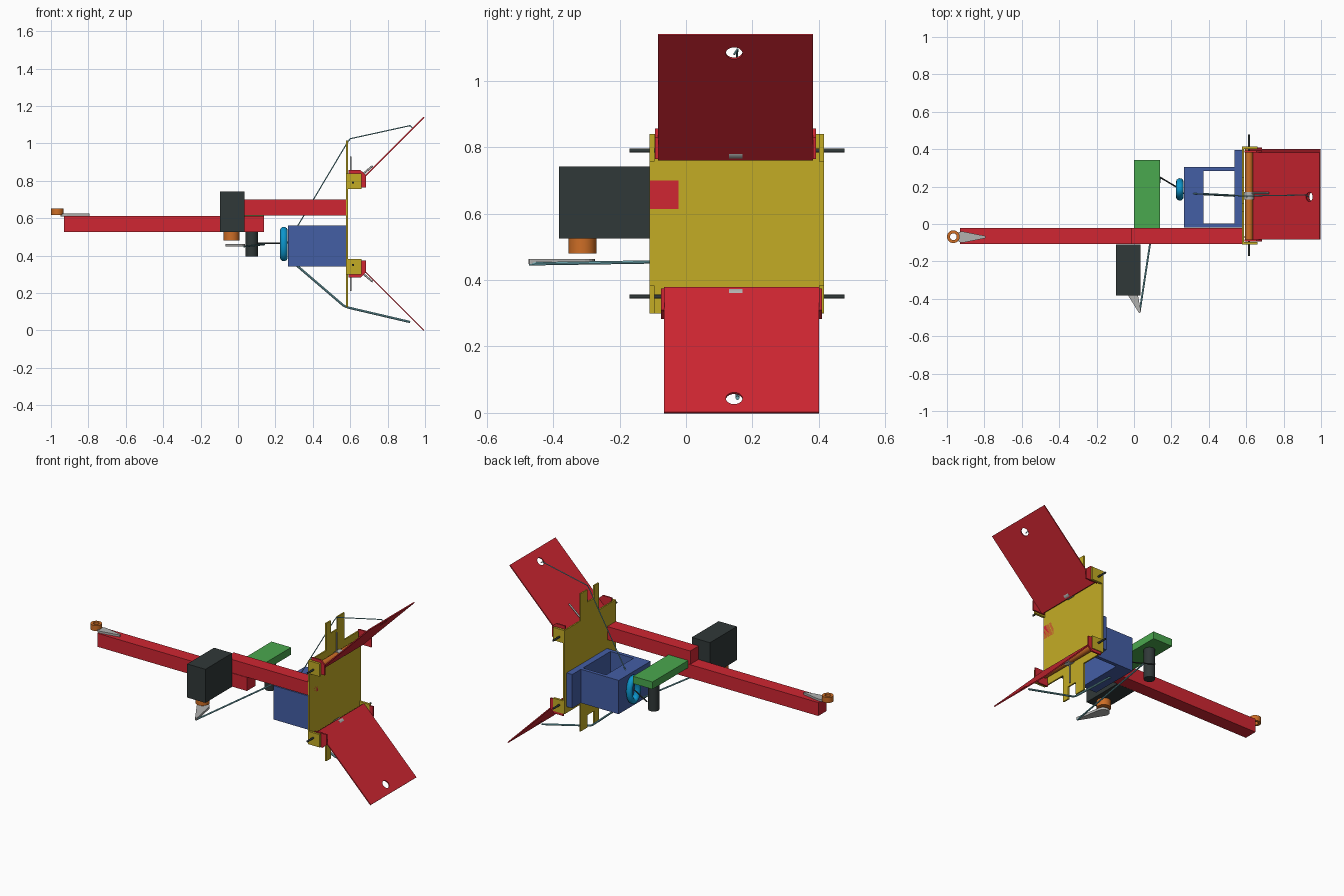
import bpy, bmesh, math
from mathutils import Vector, Matrix

if "Cube" in bpy.data.objects:
    bpy.data.objects.remove(bpy.data.objects["Cube"], do_unlink=True)


def material(name, rgb):
    lin = [((c / 255 + 0.055) / 1.055) ** 2.4 for c in rgb] + [1.0]
    m = bpy.data.materials.new(name)
    m.diffuse_color = lin
    m.use_nodes = True
    m.node_tree.nodes["Principled BSDF"].inputs["Base Color"].default_value = lin
    return m


RED = material("red", (208, 38, 50))
YELLOW = material("mustard yellow", (196, 172, 37))
BLUE = material("blue", (68, 94, 165))
GREEN = material("green", (74, 168, 78))
ORANGE = material("orange", (206, 110, 38))
BLACK = material("charcoal", (48, 56, 56))
CYAN = material("bright blue", (12, 150, 205))
GRAY = material("silver", (178, 178, 176))
TEAL = material("pale teal", (125, 190, 200))


def finish(bm, name, mat, smooth=False):
    bmesh.ops.recalc_face_normals(bm, faces=bm.faces)
    me = bpy.data.meshes.new(name)
    bm.to_mesh(me)
    bm.free()
    me.materials.append(mat)
    ob = bpy.data.objects.new(name, me)
    bpy.context.collection.objects.link(ob)
    if smooth:
        bpy.ops.object.select_all(action='DESELECT')
        ob.select_set(True)
        bpy.context.view_layer.objects.active = ob
        bpy.ops.object.shade_smooth_by_angle(angle=math.radians(40))
    return ob


def box(name, mat, x, y, z):
    bm = bmesh.new()
    bmesh.ops.create_cube(bm, size=1)
    for v in bm.verts:
        v.co = [r[0] + (c + 0.5) * (r[1] - r[0]) for c, r in zip(v.co, (x, y, z))]
    return finish(bm, name, mat)


def rod(name, mat, a, b, r, segs=24):
    a, b = Vector(a), Vector(b)
    d = b - a
    bm = bmesh.new()
    bmesh.ops.create_cone(bm, cap_ends=True, segments=segs, radius1=r, radius2=r, depth=d.length)
    rot = d.to_track_quat('Z', 'Y').to_matrix().to_4x4()
    bmesh.ops.transform(bm, matrix=Matrix.Translation((a + b) / 2) @ rot, verts=bm.verts)
    return finish(bm, name, mat, True)


def circle(cx, cy, r, n=32):
    return [(cx + r * math.cos(2 * math.pi * i / n), cy + r * math.sin(2 * math.pi * i / n)) for i in range(n)]


def slab(name, mat, loops, place, offset, smooth=False):
    """Extrude an outline (first loop) with holes (other loops); place maps 2D to 3D."""
    bm = bmesh.new()
    edges = []
    for loop in loops:
        vs = [bm.verts.new(place(*p)) for p in loop]
        edges += [bm.edges.new((vs[i - 1], vs[i])) for i in range(len(vs))]
    bmesh.ops.triangle_fill(bm, edges=edges, use_beauty=True, normal=Vector(offset).normalized())
    top = bmesh.ops.extrude_face_region(bm, geom=list(bm.faces))["geom"]
    bmesh.ops.translate(bm, vec=offset, verts=[g for g in top if isinstance(g, bmesh.types.BMVert)])
    return finish(bm, name, mat, smooth)


def horn(name, root, tip, r, z, h):
    """Flat tapered lever with a rounded root."""
    d = math.atan2(tip[1] - root[1], tip[0] - root[0])
    pts = [(root[0] + r * math.cos(d + math.radians(a)), root[1] + r * math.sin(d + math.radians(a)))
           for a in range(80, 281, 20)]
    pts += [(tip[0] + 0.007 * math.cos(d + math.radians(a)), tip[1] + 0.007 * math.sin(d + math.radians(a)))
            for a in (-80, -40, 0, 40, 80)]
    slab(name, GRAY, [pts], lambda x, y: (x, y, z), (0, 0, h))


MID = 0.57  # height of the mirror plane between the two flaps

# Arms
box("long_arm", RED, (-0.93, 0.14), (-0.108, -0.022), (0.525, 0.612))
box("short_arm", RED, (-0.015, 0.587), (-0.108, -0.022), (0.614, 0.70))

# Servo on the arm
box("servo_body", BLACK, (-0.095, 0.035), (-0.383, -0.109), (0.525, 0.742))
rod("servo_hub", ORANGE, (-0.035, -0.312, 0.48), (-0.035, -0.312, 0.53), 0.042, 32)
horn("servo_horn", (-0.03, -0.312), (0.03, -0.468), 0.038, 0.448, 0.015)

# Ring and pointer at the far end of the long arm
slab("end_ring", ORANGE, [circle(-0.966, -0.068, 0.034), circle(-0.966, -0.068, 0.018)],
     lambda x, y: (x, y, 0.617), (0, 0, 0.035), True)
horn("end_pointer", (-0.92, -0.07), (-0.80, -0.07), 0.03, 0.61, 0.015)

# Shelf with a hanging motor
box("shelf", GREEN, (0, 0.14), (-0.022, 0.342), (0.588, 0.635))
rod("hanging_motor", BLACK, (0.073, 0.225, 0.395), (0.073, 0.225, 0.59), 0.033, 32)

# Blue housing: open U frame and its flange
slab("housing_frame", BLUE, [[(0.267, -0.02), (0.54, -0.02), (0.54, 0.004), (0.372, 0.004),
                              (0.372, 0.284), (0.54, 0.284), (0.54, 0.306), (0.267, 0.306)]],
     lambda x, y: (x, y, 0.342), (0, 0, 0.218))
box("housing_flange", BLUE, (0.537, 0.577), (-0.02, 0.395), (0.342, 0.56))

# Oval pulley ring
bm = bmesh.new()
N, M = 32, 12
grid = []
for i in range(N):
    a = 2 * math.pi * i / N
    row = []
    for j in range(M):
        b = 2 * math.pi * j / M
        k = 0.018 * math.cos(b)
        row.append(bm.verts.new((0.245 + 0.02 * math.sin(b), 0.185 + (0.042 + k) * math.cos(a),
                                 0.462 + (0.074 + k) * math.sin(a))))
    grid.append(row)
for i in range(N):
    for j in range(M):
        bm.faces.new((grid[i - 1][j - 1], grid[i][j - 1], grid[i][j], grid[i - 1][j]))
finish(bm, "pulley_ring", CYAN, True)

# End plate with a slotted tab above and below
half = [(0.415, 0.84), (0.25, 0.84), (0.25, 1.015), (0.178, 1.015), (0.178, 0.935),
        (0.11, 0.935), (0.11, 1.015), (0.065, 1.015), (0.065, 0.84), (-0.11, 0.84)]
lower = [(y, 2 * MID - z) for y, z in reversed(half)]
slab("end_plate", YELLOW, [half + lower], lambda y, z: (0.578, y, z), (0.009, 0, 0))

# Upper and lower hinge sets: side, flap start and end in y, hole distance from the tip
for side, y0, y1, hole in ((1, -0.084, 0.382, 0.076), (-1, -0.066, 0.40, 0.058)):
    label = "upper" if side > 0 else "lower"

    def mz(z):
        return MID + side * (z - MID)

    # Brackets and hinge pin
    for k, yb in enumerate((-0.11, 0.40)):
        box(f"{label}_bracket_{k}", YELLOW, (0.585, 0.66), (yb, yb + 0.015), sorted((mz(0.757), mz(0.84))))
    rod(f"{label}_hinge_pin", BLACK, (0.615, -0.17, mz(0.79)), (0.615, 0.478, mz(0.79)), 0.006, 12)
    rod(f"{label}_hinge_tube", ORANGE, (0.615, y0, mz(0.79)), (0.615, y1, mz(0.79)), 0.021)

    # Flap with a round hole, tilted 45 degrees
    s = math.sqrt(0.5)
    length = 0.376 / s
    slab(f"{label}_flap", RED,
         [[(y0, 0), (y1, 0), (y1, length), (y0, length)], circle(0.145, length - hole, 0.025)],
         lambda y, t: (0.62 + t * s, y, mz(0.761 + t * s)), (-0.007 * s, 0, side * 0.007 * s))

    # Cheeks at both sides of the flap
    cheek = [(0.59, 0.857), (0.655, 0.857), (0.685, 0.83), (0.685, 0.765), (0.60, 0.765)]
    for k, yc in enumerate((y0 - 0.009, y1)):
        slab(f"{label}_cheek_{k}", RED, [cheek], lambda x, z: (x, yc, mz(z)), (0, 0.01, 0))

    # Torsion spring: coil and two legs
    rod(f"{label}_spring_coil", GRAY, (0.615, 0.13, mz(0.79)), (0.615, 0.17, mz(0.79)), 0.026)
    rod(f"{label}_spring_leg_upright", GRAY, (0.603, 0.145, mz(0.79)), (0.603, 0.145, mz(0.93)), 0.005, 10)
    rod(f"{label}_spring_leg_flap", GRAY, (0.625, 0.165, mz(0.80)), (0.72, 0.165, mz(0.88)), 0.005, 10)

# Pull cords
cords = {
    "upper_cord": (0.003, [(0.26, 0.165, 0.46), (0.585, 0.15, 1.005), (0.60, 0.15, 1.025),
                           (0.92, 0.155, 1.095), (0.935, 0.145, 1.08)]),
    "lower_cord": (0.006, [(0.27, 0.165, 0.385), (0.565, 0.15, 0.132), (0.59, 0.15, 0.122),
                           (0.92, 0.155, 0.045)]),
    "servo_cord": (0.005, [(0.03, -0.472, 0.449), (0.14, 0.25, 0.46)]),
}
for name, (r, pts) in cords.items():
    for i in range(len(pts) - 1):
        rod(f"{name}_{i}", TEAL, pts[i], pts[i + 1], r, 8)
rod("motor_link", BLACK, (0.08, 0.285, 0.465), (0.24, 0.19, 0.465), 0.004, 8)
